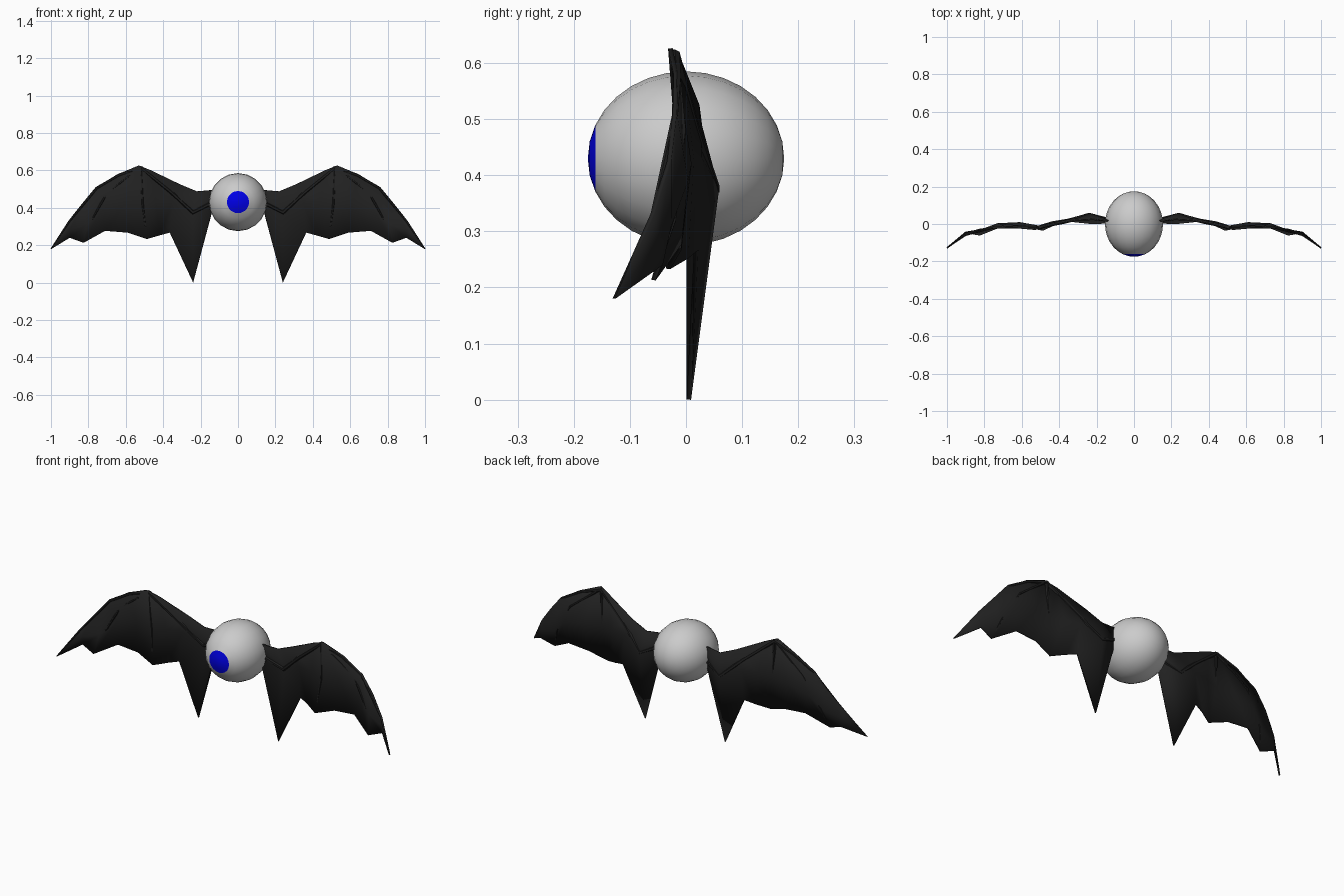
import bpy, bmesh, math
from mathutils import Vector, Matrix

if "Cube" in bpy.data.objects:
    bpy.data.objects.remove(bpy.data.objects["Cube"])


def material(name, rgb):
    m = bpy.data.materials.new(name)
    m.diffuse_color = (*rgb, 1)
    m.use_nodes = True
    m.node_tree.nodes["Principled BSDF"].inputs["Base Color"].default_value = m.diffuse_color
    return m


BLACK = material("wing_black", (0.015, 0.015, 0.015))
BLUE = material("iris_blue", (0.0, 0.0, 0.8))


def finish(name, bm, mat=None, angle=40):
    bmesh.ops.recalc_face_normals(bm, faces=bm.faces)
    me = bpy.data.meshes.new(name)
    bm.to_mesh(me)
    bm.free()
    ob = bpy.data.objects.new(name, me)
    bpy.context.collection.objects.link(ob)
    if mat:
        me.materials.append(mat)
    bpy.ops.object.select_all(action='DESELECT')
    ob.select_set(True)
    bpy.context.view_layer.objects.active = ob
    bpy.ops.object.shade_smooth_by_angle(angle=math.radians(angle))
    return ob


# Eye: sphere with its pole facing forward; the front two rings are the iris
def eye_part(name, iris, mat=None):
    bm = bmesh.new()
    bmesh.ops.create_uvsphere(bm, u_segments=20, v_segments=16, radius=1)
    bm.transform(Matrix.Translation((0, 0, 0.43))
                 @ Matrix.Diagonal((0.155, 0.175, 0.155, 1))
                 @ Matrix.Rotation(math.pi / 2, 4, 'X'))
    drop = [f for f in bm.faces
            if (f.calc_center_median().y < -0.16) != iris]
    bmesh.ops.delete(bm, geom=drop, context='FACES')
    ob = finish(name, bm, mat)
    # open shells: make sure the normals point outwards
    c = Vector((0, 0, 0.43))
    if ob.data.polygons[0].normal.dot(ob.data.polygons[0].center - c) < 0:
        ob.data.flip_normals()


eye_part("eyeball", False)
eye_part("iris", True, BLUE)


def mirror(ob):
    ob.modifiers.new("mirror", 'MIRROR').use_mirror_merge = False


# Wing membrane: columns from body to tip, each leading edge / middle / trailing edge
columns = [
    [(.13, .015, .495), (.13, .020, .43), (.145, .005, .36)],
    [(.22, .025, .487), (.24, .055, .375), (.24, .005, .0)],
    [(.31, .020, .525), (.35, .025, .43), (.364, .018, .267)],
    [(.465, -.01, .60), (.44, .010, .43), (.42, .000, .252)],
    [(.53, -.028, .626), (.51, -.012, .42), (.487, -.032, .233)],
    [(.64, -.018, .58), (.61, .006, .42), (.59, -.012, .267)],
    [(.76, -.02, .51), (.73, .000, .39), (.71, -.012, .277)],
    [(.83, -.03, .425), (.81, -.030, .31), (.825, -.058, .213)],
    [(.905, -.06, .33), (.90, -.052, .285), (.90, -.045, .24)],
]
tip = (1.0, -.128, .18)
bm = bmesh.new()
grid = [[bm.verts.new(p) for p in col] for col in columns]
for a, b in zip(grid, grid[1:]):
    for i in range(2):
        bm.faces.new((a[i], b[i], b[i + 1], a[i + 1]))
end = bm.verts.new(tip)
for i in range(2):
    bm.faces.new((grid[-1][i], end, grid[-1][i + 1]))
wings = finish("wing_membranes", bm, BLACK, 30)
solid = wings.modifiers.new("thickness", 'SOLIDIFY')
solid.thickness, solid.offset = 0.008, 0
mirror(wings)


# Wing bones: tapered six-sided tubes along the arm and fingers
def tube(bm, path, r0, r1, sides=6):
    pts = [Vector(p) for p in path]
    rings = []
    for k, p in enumerate(pts):
        d = (pts[min(k + 1, len(pts) - 1)] - pts[max(k - 1, 0)]).normalized()
        u = d.cross(Vector((0, 1, 0))).normalized()
        v = d.cross(u)
        r = r0 + (r1 - r0) * k / (len(pts) - 1)
        rings.append([bm.verts.new(p + r * (u * math.cos(t) + v * math.sin(t)))
                      for t in (2 * math.pi * i / sides for i in range(sides))])
    for a, b in zip(rings, rings[1:]):
        for i in range(sides):
            j = (i + 1) % sides
            bm.faces.new((a[i], a[j], b[j], b[i]))
    bm.faces.new(rings[0])
    bm.faces.new(rings[-1])


bm = bmesh.new()
tube(bm, [(.13, .02, .43), (.24, .05, .375), (.36, .014, .485), (.52, -.02, .615)], .012, .010)
tube(bm, [(.52, -.02, .615), (.64, -.016, .573), (.755, -.02, .504),
          (.90, -.06, .328), (.998, -.127, .182)], .010, .002)
tube(bm, [(.53, -.02, .612), (.70, -.006, .48), (.79, -.022, .32), (.824, -.057, .217)], .008, .003)
tube(bm, [(.52, -.02, .612), (.51, -.014, .42), (.488, -.031, .238)], .009, .003)
mirror(finish("wing_bones", bm, BLACK))
